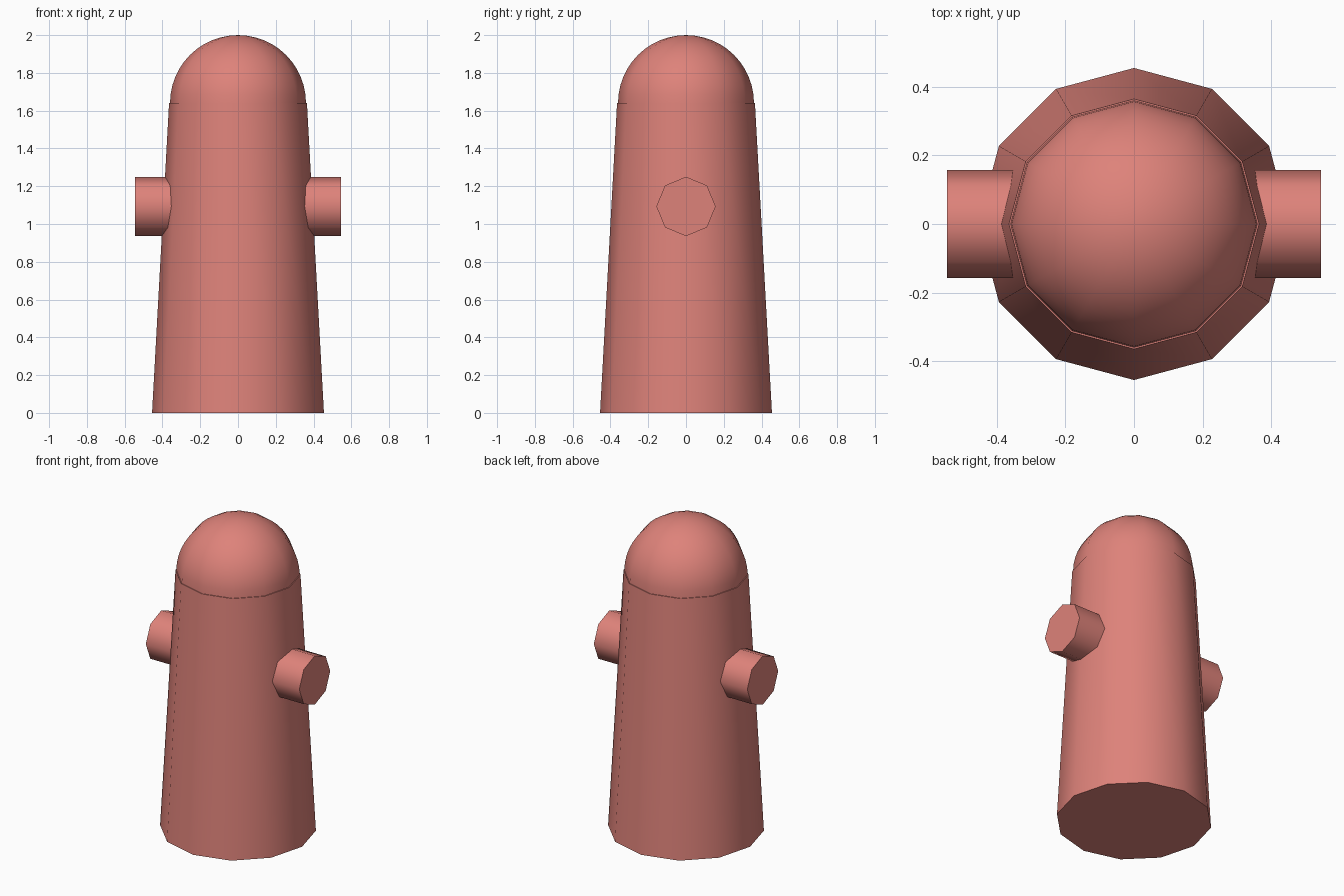
import bpy, bmesh, math
from mathutils import Matrix

cube = bpy.data.objects.get("Cube")
if cube:
    bpy.data.objects.remove(cube, do_unlink=True)

# Single painted colour
coral = bpy.data.materials.new("coral_red")
coral.use_nodes = True
colour = (0.73, 0.225, 0.195, 1)
coral.diffuse_color = colour
coral.node_tree.nodes["Principled BSDF"].inputs["Base Color"].default_value = colour

SPRING = 1.64   # height where the dome meets the body
DOME_R = 0.36


def add_part(name, bm):
    """Turn a bmesh into a smooth-shaded object with sharp rims."""
    bmesh.ops.recalc_face_normals(bm, faces=bm.faces)
    mesh = bpy.data.meshes.new(name)
    bm.to_mesh(mesh)
    bm.free()
    mesh.materials.append(coral)
    part = bpy.data.objects.new(name, mesh)
    bpy.context.collection.objects.link(part)
    bpy.ops.object.select_all(action='DESELECT')
    part.select_set(True)
    bpy.context.view_layer.objects.active = part
    bpy.ops.object.shade_smooth_by_angle(angle=math.radians(60))


def tapered(sides, r_bottom, r_top, depth, matrix):
    bm = bmesh.new()
    bmesh.ops.create_cone(bm, cap_ends=True, segments=sides, radius1=r_bottom,
                          radius2=r_top, depth=depth, matrix=matrix)
    return bm


# Tapered twelve-sided body
add_part("body", tapered(12, 0.455, 0.365, SPRING,
                         Matrix.Translation((0, 0, SPRING / 2))))

# Domed cap: upper half of a sphere
bm = bmesh.new()
bmesh.ops.create_uvsphere(bm, u_segments=12, v_segments=24, radius=DOME_R,
                          matrix=Matrix.Translation((0, 0, SPRING)))
lower = [v for v in bm.verts if v.co.z < SPRING - 0.001]
bmesh.ops.delete(bm, geom=lower, context='VERTS')
add_part("dome", bm)

# Eight-sided outlets, one on each side
for name, side in (("left_outlet", 1), ("right_outlet", -1)):
    place = Matrix.Translation((side * 0.4, 0, 1.093)) @ Matrix.Rotation(math.pi / 2, 4, 'Y')
    add_part(name, tapered(8, 0.157, 0.157, 0.29, place))
